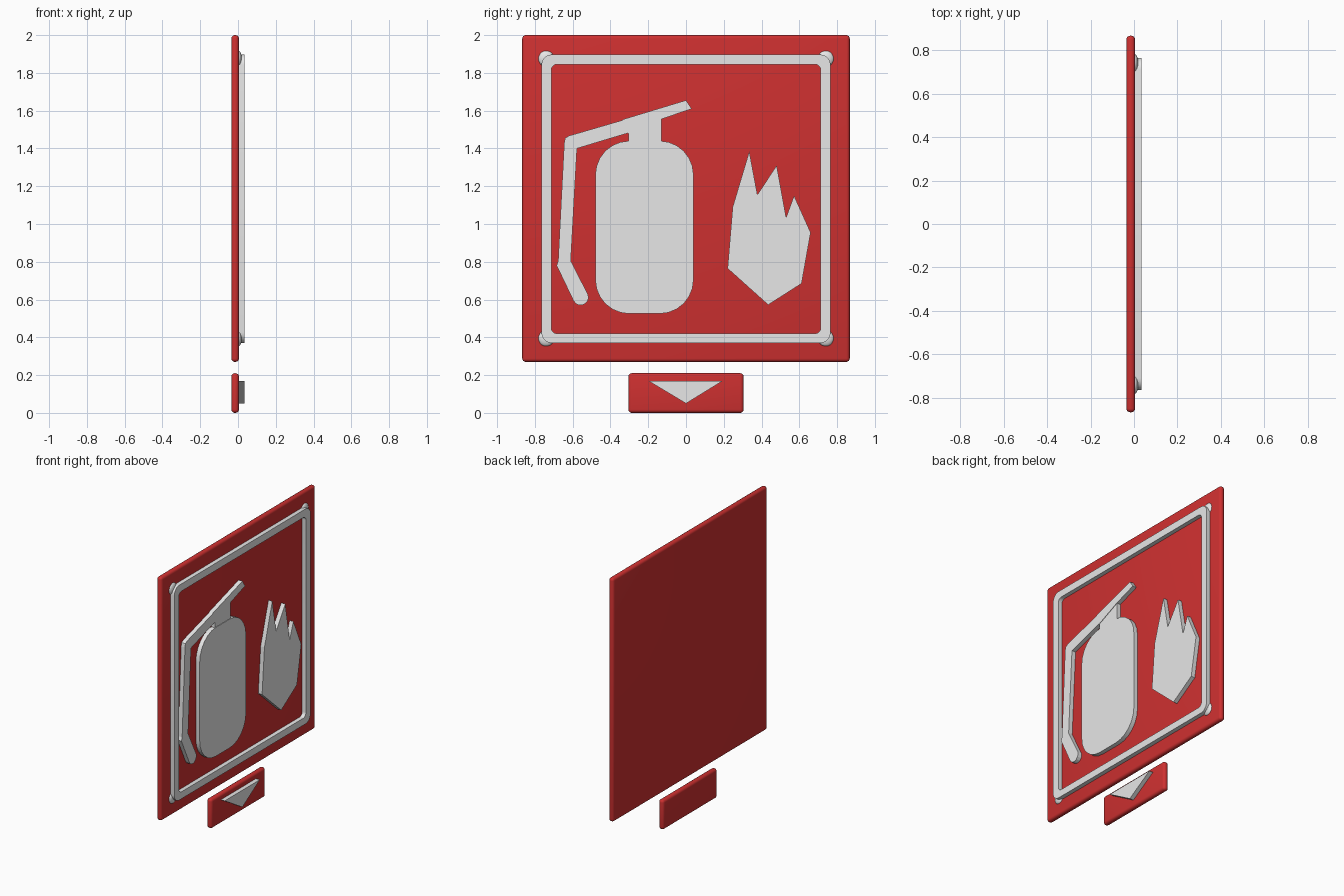
import bpy, bmesh, math
from mathutils import Vector

if "Cube" in bpy.data.objects:
    bpy.data.objects.remove(bpy.data.objects["Cube"])


def material(name, rgb):
    m = bpy.data.materials.new(name)
    m.use_nodes = True
    m.diffuse_color = (*rgb, 1)
    m.node_tree.nodes["Principled BSDF"].inputs["Base Color"].default_value = (*rgb, 1)
    return m


RED = material("sign red", (0.62, 0.03, 0.03))
WHITE = material("symbol white", (0.8, 0.8, 0.8))
BACK, FACE, TOP = -0.035, 0.005, 0.035   # panel back, panel face, raised symbols


def add_object(name, bm, mat):
    bmesh.ops.recalc_face_normals(bm, faces=bm.faces)
    mesh = bpy.data.meshes.new(name)
    bm.to_mesh(mesh)
    bm.free()
    mesh.materials.append(mat)
    ob = bpy.data.objects.new(name, mesh)
    bpy.context.collection.objects.link(ob)
    return ob


def smooth(ob):
    bpy.ops.object.select_all(action='DESELECT')
    ob.select_set(True)
    bpy.context.view_layer.objects.active = ob
    bpy.ops.object.shade_smooth_by_angle(angle=math.radians(35))


def rounded_rect(y0, y1, z0, z1, r, steps=6):
    """Outline in the sign plane with rounded corners."""
    pts = []
    for i, (y, z) in enumerate([(y1 - r, z1 - r), (y0 + r, z1 - r),
                                (y0 + r, z0 + r), (y1 - r, z0 + r)]):
        for s in range(steps + 1):
            a = math.pi / 2 * (i + s / steps)
            pts.append((y + r * math.cos(a), z + r * math.sin(a)))
    return pts


def plate(name, pts, top=TOP):
    """Raised flat symbol cut to an outline."""
    bm = bmesh.new()
    face = bm.faces.new([bm.verts.new((0, y, z)) for y, z in pts])
    ext = bmesh.ops.extrude_face_region(bm, geom=[face])
    verts = [v for v in ext["geom"] if isinstance(v, bmesh.types.BMVert)]
    bmesh.ops.translate(bm, verts=verts, vec=(top, 0, 0))
    return add_object(name, bm, WHITE)


def panel(name, half_width, z0, z1):
    """Red board with rounded edges."""
    bm = bmesh.new()
    bmesh.ops.create_cube(bm, size=1)
    bmesh.ops.scale(bm, verts=bm.verts, vec=(FACE - BACK, 2 * half_width, z1 - z0))
    bmesh.ops.translate(bm, verts=bm.verts, vec=((FACE + BACK) / 2, 0, (z0 + z1) / 2))
    bmesh.ops.bevel(bm, geom=bm.edges[:], offset=0.018, segments=4,
                    profile=0.5, affect='EDGES')
    smooth(add_object(name, bm, RED))


panel("main_panel", 0.867, 0.27, 2.0)
panel("arrow_panel", 0.305, 0.0, 0.21)

# Border frame
bm = bmesh.new()
loops = []
for rect, x in [((-0.765, 0.765, 0.37, 1.897, 0.055), 0),
                ((-0.765, 0.765, 0.37, 1.897, 0.055), TOP),
                ((-0.713, 0.713, 0.42, 1.845, 0.03), TOP),
                ((-0.713, 0.713, 0.42, 1.845, 0.03), 0)]:
    loops.append([bm.verts.new((x, y, z)) for y, z in rounded_rect(*rect)])
for a, b in zip(loops, loops[1:] + loops[:1]):
    for i in range(len(a)):
        j = (i + 1) % len(a)
        bm.faces.new((a[i], a[j], b[j], b[i]))
smooth(add_object("border_frame", bm, WHITE))

# Corner screws
for side, y in (("right", -0.74), ("left", 0.74)):
    for level, z in (("lower", 0.395), ("upper", 1.875)):
        bm = bmesh.new()
        bmesh.ops.create_uvsphere(bm, u_segments=20, v_segments=10, radius=0.043)
        bmesh.ops.scale(bm, verts=bm.verts, vec=(0.45, 1, 1))
        bmesh.ops.translate(bm, verts=bm.verts, vec=(0.001, y, z))
        smooth(add_object(f"{level}_{side}_screw", bm, WHITE))

# Extinguisher symbol
smooth(plate("bottle", rounded_rect(-0.48, 0.04, 0.525, 1.44, 0.18)))
plate("bottle_neck", [(-0.305, 1.4), (-0.13, 1.4), (-0.13, 1.56), (-0.305, 1.52)], 0.032)
plate("lever", [(-0.305, 1.478), (-0.13, 1.555), (0.03, 1.61), (0, 1.655),
                (-0.33, 1.555), (-0.345, 1.54)])

# Hose with a rounded nozzle end
hose = [(-0.305, 1.482), (-0.305, 1.555), (-0.335, 1.55), (-0.62, 1.467),
        (-0.64, 1.455), (-0.645, 1.43), (-0.677, 0.805), (-0.685, 0.78)]
hose += [(-0.558 + 0.042 * math.cos(a), 0.612 + 0.042 * math.sin(a))
         for a in [math.radians(205 + 25 * i) for i in range(8)]]
hose += [(-0.61, 0.805), (-0.577, 1.4)]
plate("hose", hose)

# Flame symbol and arrow
plate("flame", [(0.22, 0.765), (0.247, 1.09), (0.335, 1.385), (0.378, 1.155),
                (0.48, 1.31), (0.53, 1.035), (0.572, 1.15), (0.66, 0.955),
                (0.612, 0.685), (0.435, 0.572)])
plate("arrow", [(-0.2, 0.17), (0.195, 0.17), (0, 0.05)])
